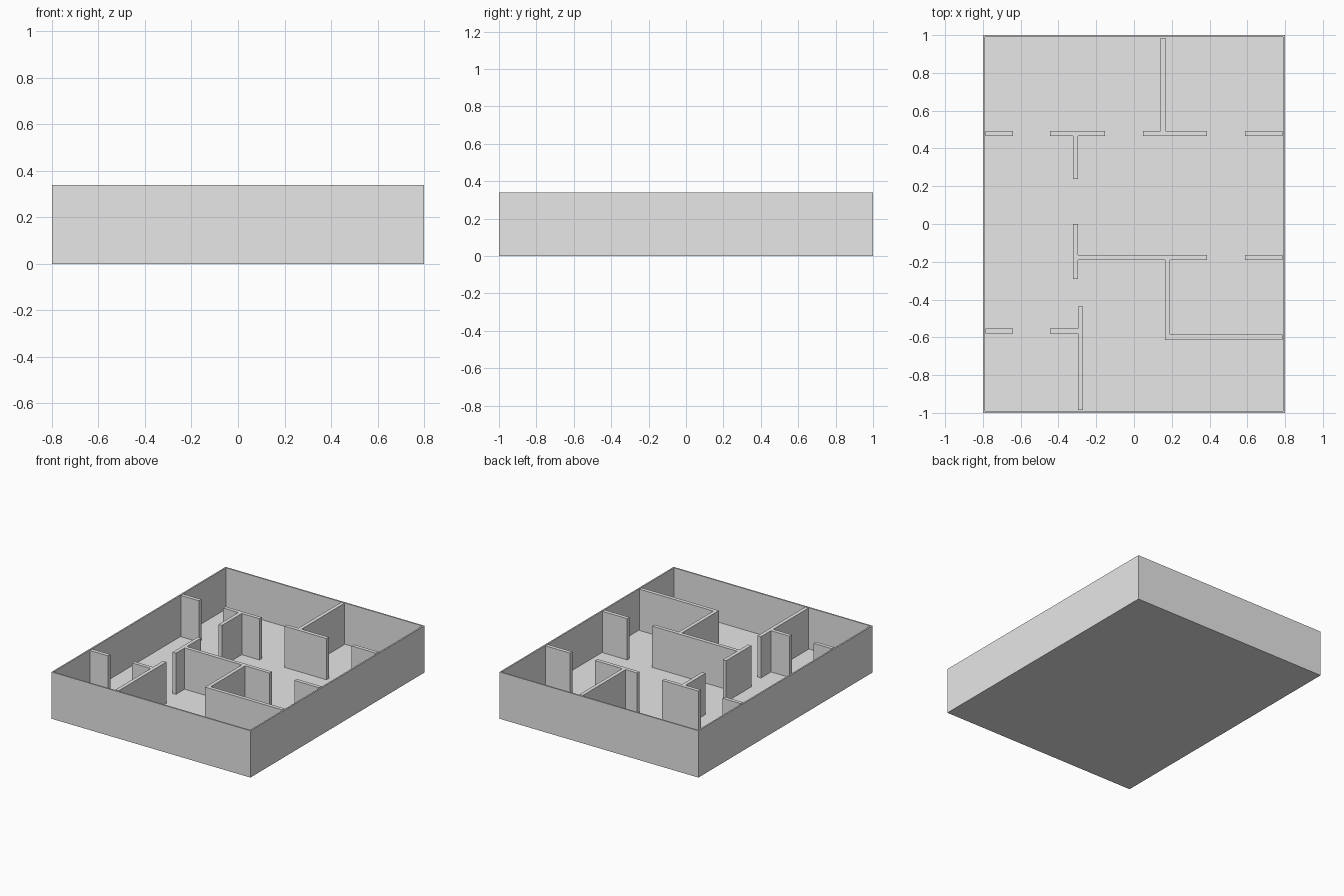
import bpy
import bmesh
from mathutils import Matrix, Vector

default_cube = bpy.data.objects.get("Cube")
if default_cube:
    bpy.data.objects.remove(default_cube, do_unlink=True)

HALF_X, HALF_Y = 0.80, 1.0
FLOOR, TOP = 0.04, 0.34
SHELL = 0.015
IN_X, IN_Y = HALF_X - SHELL, HALF_Y - SHELL

plaster = bpy.data.materials.new("plain_grey")
plaster.use_nodes = True
grey = (0.8, 0.8, 0.8, 1.0)
plaster.diffuse_color = grey
plaster.node_tree.nodes["Principled BSDF"].inputs["Base Color"].default_value = grey


def add_object(name, bm):
    mesh = bpy.data.meshes.new(name)
    bm.to_mesh(mesh)
    bm.free()
    mesh.materials.append(plaster)
    obj = bpy.data.objects.new(name, mesh)
    bpy.context.collection.objects.link(obj)
    return obj


def add_box(name, x0, x1, y0, y1, z0, z1):
    bm = bmesh.new()
    centre = Vector((x0 + x1, y0 + y1, z0 + z1)) / 2
    size = Matrix.Diagonal((x1 - x0, y1 - y0, z1 - z0, 1))
    bmesh.ops.create_cube(bm, size=1, matrix=Matrix.Translation(centre) @ size)
    return add_object(name, bm)


# Floor and outer walls: a block whose top is inset and pushed down
shell = add_box("floor_and_outer_walls", -HALF_X, HALF_X, -HALF_Y, HALF_Y, 0, TOP)
bm = bmesh.new()
bm.from_mesh(shell.data)
bm.faces.ensure_lookup_table()
lid = max(bm.faces, key=lambda f: f.calc_center_median().z)
bmesh.ops.inset_region(bm, faces=[lid], thickness=SHELL)
well = bmesh.ops.extrude_discrete_faces(bm, faces=[lid])["faces"][0]
bmesh.ops.translate(bm, verts=well.verts, vec=(0, 0, FLOOR - TOP))
bm.to_mesh(shell.data)
bm.free()

# Partition walls: name, x range, y range; door gaps lie between them
LEFT_DOOR, RIGHT_DOOR = (-0.64, -0.445), (0.386, 0.587)
BACK_ROW, MID_ROW, FRONT_ROW = (0.466, 0.493), (-0.19, -0.163), (-0.58, -0.553)
HALL = (-0.323, -0.296)
walls = [
    ("back_room_divider", (0.14, 0.167), (BACK_ROW[1], IN_Y)),
    ("back_row_right_end", (-IN_X, LEFT_DOOR[0]), BACK_ROW),
    ("back_row_centre_right", (LEFT_DOOR[1], -0.153), BACK_ROW),
    ("back_row_centre_left", (0.047, RIGHT_DOOR[0]), BACK_ROW),
    ("back_row_left_end", (RIGHT_DOOR[1], IN_X), BACK_ROW),
    ("hall_wall_back", HALL, (0.238, BACK_ROW[0])),
    ("hall_wall_front", HALL, (-0.29, 0.0)),
    ("middle_row_wall", (HALL[1], RIGHT_DOOR[0]), MID_ROW),
    ("middle_row_left_end", (RIGHT_DOOR[1], IN_X), MID_ROW),
    ("small_room_side", (0.164, 0.191), (-0.613, MID_ROW[0])),
    ("small_room_front", (0.191, IN_X), (-0.613, -0.586)),
    ("front_row_right_end", (-IN_X, LEFT_DOOR[0]), FRONT_ROW),
    ("front_row_stub", (LEFT_DOOR[1], HALL[1]), FRONT_ROW),
    ("front_room_divider", (HALL[1], -0.269), (-IN_Y, -0.437)),
]
for name, xs, ys in walls:
    add_box(name, *xs, *ys, FLOOR, TOP)
